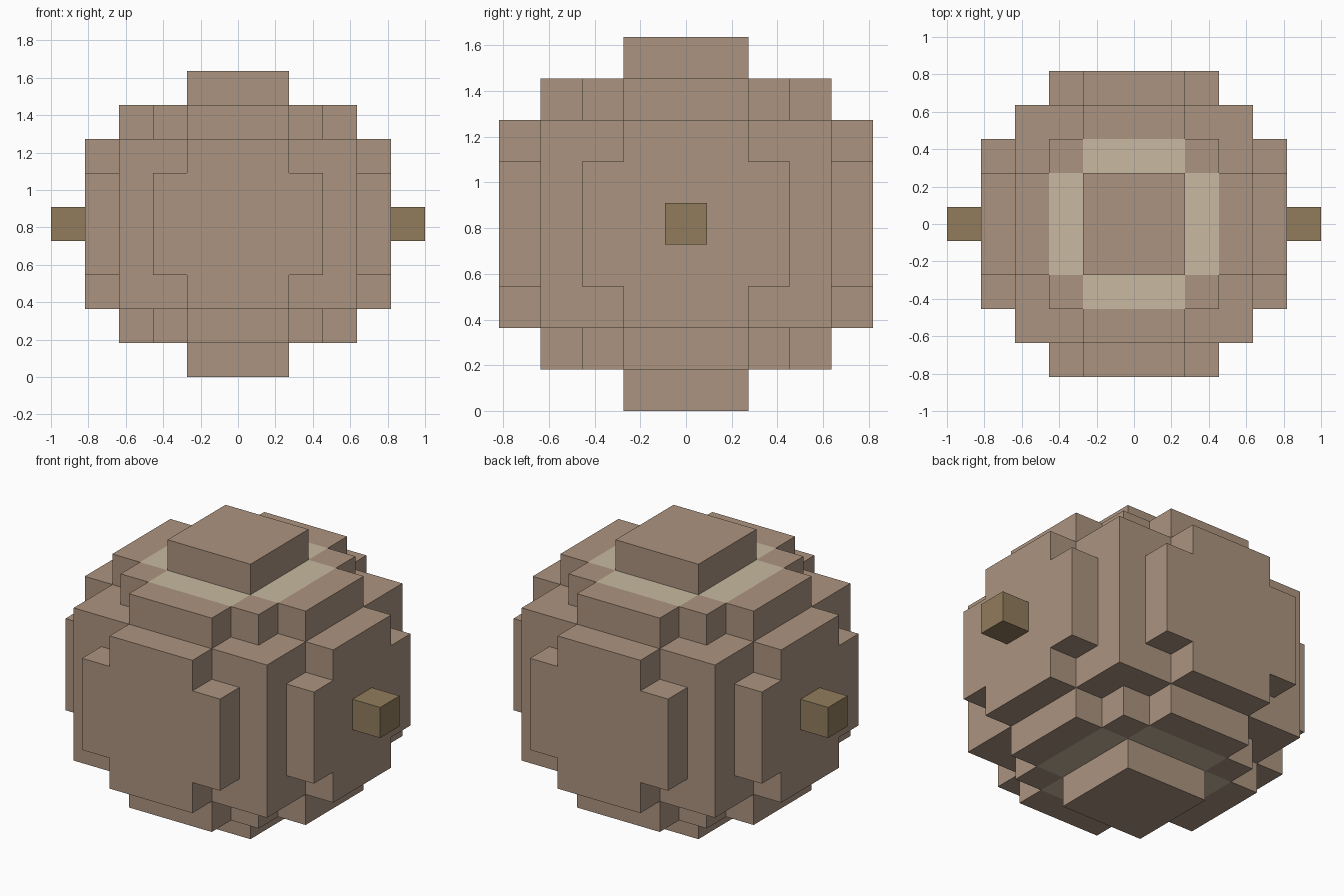
import bpy
import bmesh
from math import pi
from mathutils import Matrix, Vector

cube = bpy.data.objects.get("Cube")
if cube:
    bpy.data.objects.remove(cube, do_unlink=True)

U = 2 / 11                              # one block
CENTRE = Matrix.Translation((0, 0, 4.5 * U))


def material(name, rgb):
    mat = bpy.data.materials.new(name)
    mat.use_nodes = True
    mat.diffuse_color = (*rgb, 1)
    mat.node_tree.nodes["Principled BSDF"].inputs["Base Color"].default_value = (*rgb, 1)
    return mat


brown = material("dusty_brown", (0.413, 0.296, 0.216))
pale = material("pale_sand", (0.578, 0.485, 0.352))
olive = material("olive_brown", (0.283, 0.202, 0.107))


def finish(name, bm, mats, matrix):
    bmesh.ops.transform(bm, matrix=matrix @ Matrix.Scale(U, 4), verts=bm.verts)
    bmesh.ops.recalc_face_normals(bm, faces=bm.faces)
    mesh = bpy.data.meshes.new(name)
    bm.to_mesh(mesh)
    bm.free()
    for mat in mats:
        mesh.materials.append(mat)
    obj = bpy.data.objects.new(name, mesh)
    bpy.context.collection.objects.link(obj)


def slab(name, turn, base, cells, reach, mats, ring=False):
    """One-block-thick slab with stepped corners, facing the turned z axis."""
    bm = bmesh.new()
    bmesh.ops.create_grid(bm, x_segments=cells, y_segments=cells, size=cells / 2)
    outside = []
    for f in bm.faces:
        c = f.calc_center_median()
        if abs(c.x) + abs(c.y) > reach + 0.1:
            outside.append(f)
    bmesh.ops.delete(bm, geom=outside, context="FACES")
    grown = bmesh.ops.extrude_face_region(bm, geom=bm.faces[:])["geom"]
    bmesh.ops.translate(bm, vec=(0, 0, 1),
                        verts=[g for g in grown if isinstance(g, bmesh.types.BMVert)])
    # Pale band around the cap
    if ring:
        for f in bm.faces:
            c = f.calc_center_median()
            near, far = sorted((abs(c.x), abs(c.y)))
            if c.z > 0.9 and near < 1.5 < far < 2.5:
                f.material_index = 1
    bmesh.ops.dissolve_limit(bm, angle_limit=0.01, verts=bm.verts[:],
                             edges=bm.edges[:], delimit={"MATERIAL"})
    bmesh.ops.translate(bm, vec=(0, 0, base), verts=bm.verts)
    finish(name, bm, mats, CENTRE @ turn)


# Core block
bm = bmesh.new()
bmesh.ops.create_cube(bm, size=1)
bmesh.ops.scale(bm, vec=Vector((7, 7, 5)), verts=bm.verts)
finish("body_core", bm, [brown], CENTRE)

# Stepped tier and cap on the top and bottom
for side, angle in (("top", 0), ("bottom", pi)):
    turn = Matrix.Rotation(angle, 4, "X")
    slab(side + "_tier", turn, 2.5, 7, 4, [brown, pale], ring=True)
    slab(side + "_cap", turn, 3.5, 3, 2, [brown])

# Notched plates on the four walls
for side, angle, axis in (("front", pi / 2, "X"), ("back", -pi / 2, "X"),
                          ("left", pi / 2, "Y"), ("right", -pi / 2, "Y")):
    turn = Matrix.Rotation(angle, 4, axis)
    slab(side + "_plate", turn, 3.5, 5, 3, [brown])
    # Small knob on each flank
    if axis == "Y":
        slab(side + "_knob", turn, 4.5, 1, 0, [olive])
